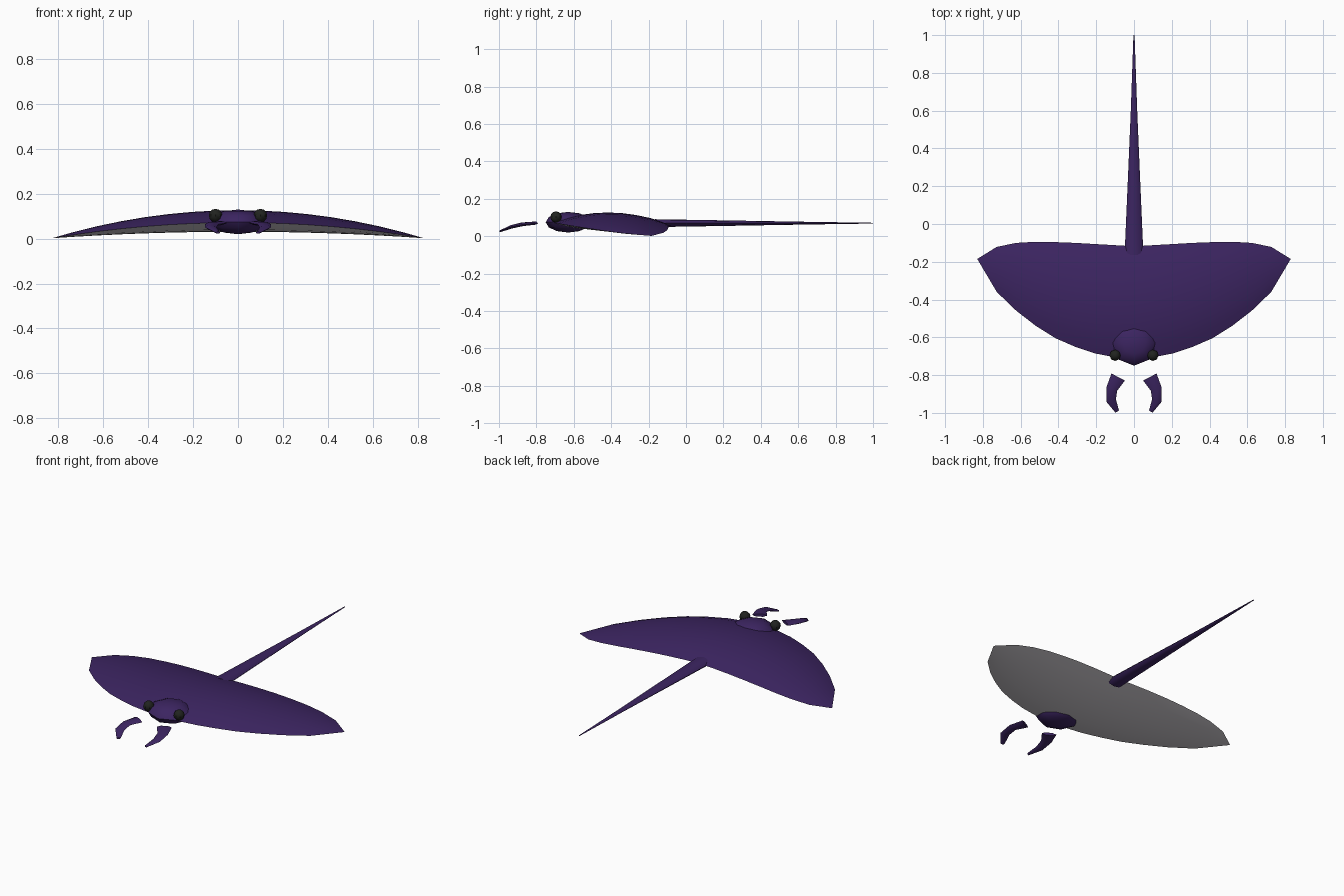
import bpy, bmesh, math
from mathutils import Vector

if "Cube" in bpy.data.objects:
    bpy.data.objects.remove(bpy.data.objects["Cube"])


def material(name, rgb):
    m = bpy.data.materials.new(name)
    m.diffuse_color = (*rgb, 1)
    m.use_nodes = True
    m.node_tree.nodes["Principled BSDF"].inputs["Base Color"].default_value = m.diffuse_color
    return m


PURPLE = material("deep purple", (0.045, 0.018, 0.12))
BELLY = material("pale grey", (0.68, 0.65, 0.69))
BLACK = material("eye black", (0.015, 0.017, 0.014))


def finish(name, bm, mats, angle=40):
    me = bpy.data.meshes.new(name)
    bm.to_mesh(me)
    bm.free()
    ob = bpy.data.objects.new(name, me)
    bpy.context.collection.objects.link(ob)
    for m in mats:
        me.materials.append(m)
    bpy.ops.object.select_all(action='DESELECT')
    ob.select_set(True)
    bpy.context.view_layer.objects.active = ob
    bpy.ops.object.shade_smooth_by_angle(angle=math.radians(angle))
    return ob


def ball(name, loc, size, mat, seg=8, rings=6):
    bm = bmesh.new()
    bmesh.ops.create_uvsphere(bm, u_segments=seg, v_segments=rings, radius=1)
    for v in bm.verts:
        v.co = Vector(a * s + o for a, s, o in zip(v.co, size, loc))
    return finish(name, bm, [mat])


def tube(name, path, sides, mat):
    """Elliptical tube; path rows are x, y, z, half width, half height."""
    bm = bmesh.new()
    rings = []
    for i, (x, y, z, w, h) in enumerate(path):
        a, b = path[max(i - 1, 0)], path[min(i + 1, len(path) - 1)]
        side = Vector((-(b[1] - a[1]), b[0] - a[0], 0)).normalized()
        rings.append([bm.verts.new(Vector((x, y, z)) + side * w * math.cos(t)
                                   + Vector((0, 0, h * math.sin(t))))
                      for t in (2 * math.pi * k / sides for k in range(sides))])
    for r, s in zip(rings, rings[1:]):
        for k in range(sides):
            n = (k + 1) % sides
            bm.faces.new((r[k], r[n], s[n], s[k]))
    bm.faces.new(rings[0])
    bm.faces.new(rings[-1])
    bmesh.ops.recalc_face_normals(bm, faces=bm.faces[:])
    return finish(name, bm, [mat])


# Wing body: leading and trailing edge for evenly spaced span stations
HALF = 0.83
FRONT = [-0.715, -0.705, -0.685, -0.65, -0.605, -0.54, -0.46, -0.36, -0.185]
BACK = [-0.118, -0.112, -0.106, -0.1, -0.096, -0.094, -0.1, -0.121, -0.185]
CHORD = 8
bm = bmesh.new()
for layer, bulge in ((0, 0.055), (1, -0.041)):
    grid = []
    for i in range(-8, 9):
        t = i / 8
        f, b = FRONT[abs(i)], BACK[abs(i)]
        row = []
        for k in range(CHORD + 1):
            u = k / CHORD
            s = max(math.sin(math.pi * u), 0) ** 0.8
            z = (0.07 + bulge * s) * (1 - t * t) + 0.002
            row.append(bm.verts.new((t * HALF, f + (b - f) * u, z)))
        grid.append(row)
    for r, s in zip(grid, grid[1:]):
        for k in range(CHORD):
            face = bm.faces.new((r[k], s[k], s[k + 1], r[k + 1]))
            face.material_index = layer
bmesh.ops.remove_doubles(bm, verts=bm.verts[:], dist=0.0005)
bmesh.ops.recalc_face_normals(bm, faces=bm.faces[:])
finish("wing_body", bm, [PURPLE, BELLY], 30)

# Head and eyes
ball("head", (0, -0.63, 0.075), (0.125, 0.12, 0.055), PURPLE)
for sx, tag in ((-1, "left"), (1, "right")):
    ball("eye_" + tag, (0.1 * sx, -0.695, 0.103), (0.03, 0.03, 0.03), BLACK)
    # Curled head fins in front of the mouth
    tube("head_fin_" + tag, [(sx * x, y, z, w, h) for x, y, z, w, h in (
        (0.084, -0.81, 0.07, 0.04, 0.009),
        (0.118, -0.875, 0.064, 0.03, 0.011),
        (0.121, -0.935, 0.05, 0.026, 0.01),
        (0.089, -0.993, 0.027, 0.011, 0.005))], 6, PURPLE)

# Long whip tail
tube("tail", [(0, -0.165, 0.07, 0.05, 0.021), (0, 0.2, 0.07, 0.034, 0.015),
              (0, 0.6, 0.07, 0.017, 0.008), (0, 1.0, 0.07, 0.003, 0.002)], 8, PURPLE)
